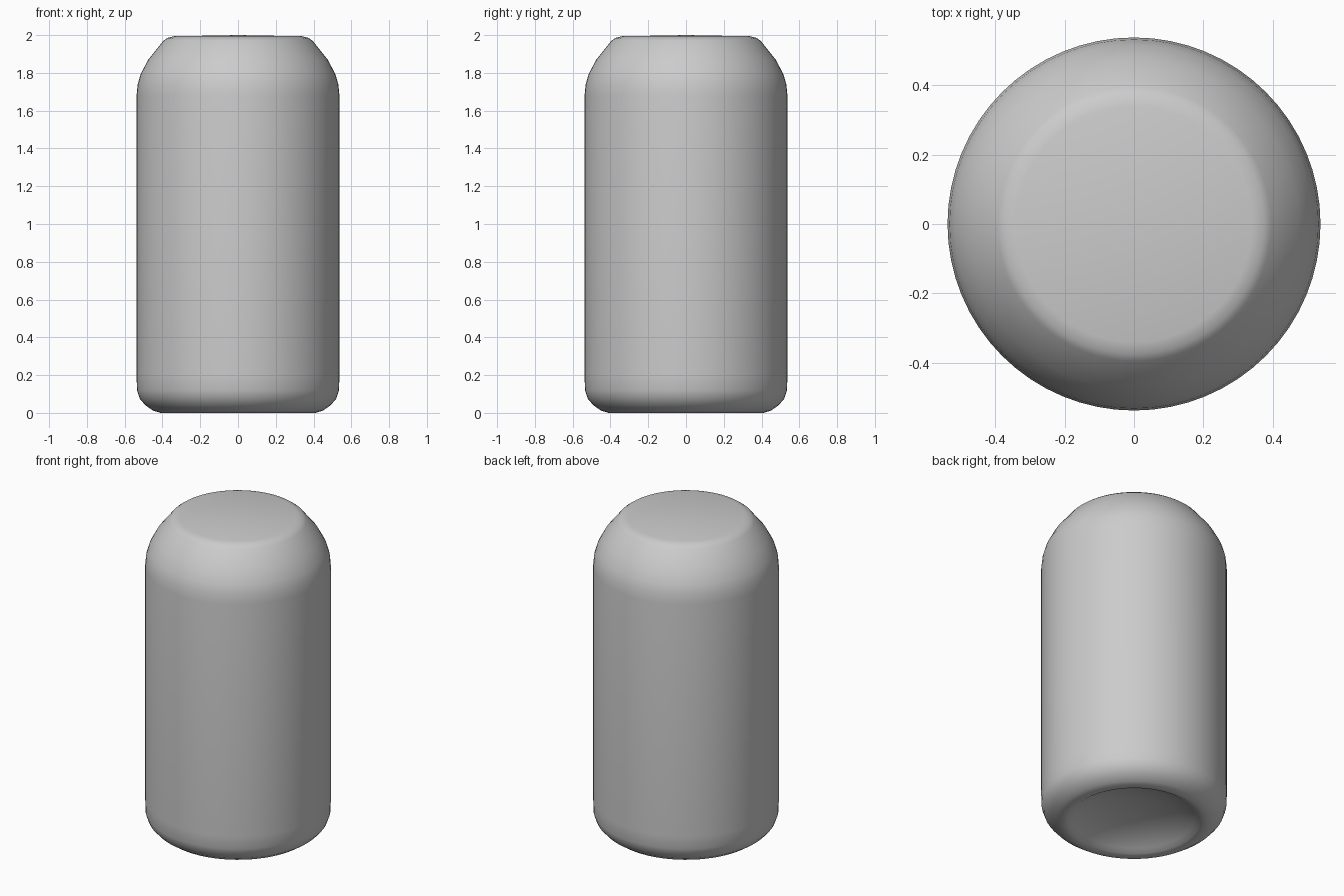
import bpy, bmesh, math

if "Cube" in bpy.data.objects:
    bpy.data.objects.remove(bpy.data.objects["Cube"])

SIDES = 64

# Can profile (radius, height), from the domed underside up to the flat lid
PROFILE = [(0.0, 0.10), (0.14, 0.09), (0.26, 0.065), (0.35, 0.025), (0.38, 0.006),
           (0.41, 0.0), (0.45, 0.012), (0.49, 0.04), (0.52, 0.075), (0.535, 0.12),
           (0.537, 0.20), (0.537, 1.68), (0.531, 1.74), (0.515, 1.795),
           (0.475, 1.87), (0.395, 1.97), (0.375, 1.985), (0.34, 1.994), (0.0, 2.0)]

metal = bpy.data.materials.new("grey metal")
metal.diffuse_color = (0.6, 0.6, 0.6, 1)
metal.use_nodes = True
metal.node_tree.nodes["Principled BSDF"].inputs["Base Color"].default_value = metal.diffuse_color

# Revolve the profile into the can body
bm = bmesh.new()
verts = [bm.verts.new((r, 0, z)) for r, z in PROFILE]
edges = [bm.edges.new(pair) for pair in zip(verts, verts[1:])]
bmesh.ops.spin(bm, geom=verts + edges, axis=(0, 0, 1), cent=(0, 0, 0),
               angle=math.tau, steps=SIDES, use_duplicate=False)
bmesh.ops.remove_doubles(bm, verts=bm.verts, dist=0.0005)
bmesh.ops.recalc_face_normals(bm, faces=bm.faces)
mesh = bpy.data.meshes.new("can_body")
bm.to_mesh(mesh)
bm.free()
mesh.materials.append(metal)

can = bpy.data.objects.new("can_body", mesh)
bpy.context.collection.objects.link(can)
bpy.context.view_layer.objects.active = can
can.select_set(True)
bpy.ops.object.shade_smooth_by_angle(angle=math.radians(40))
